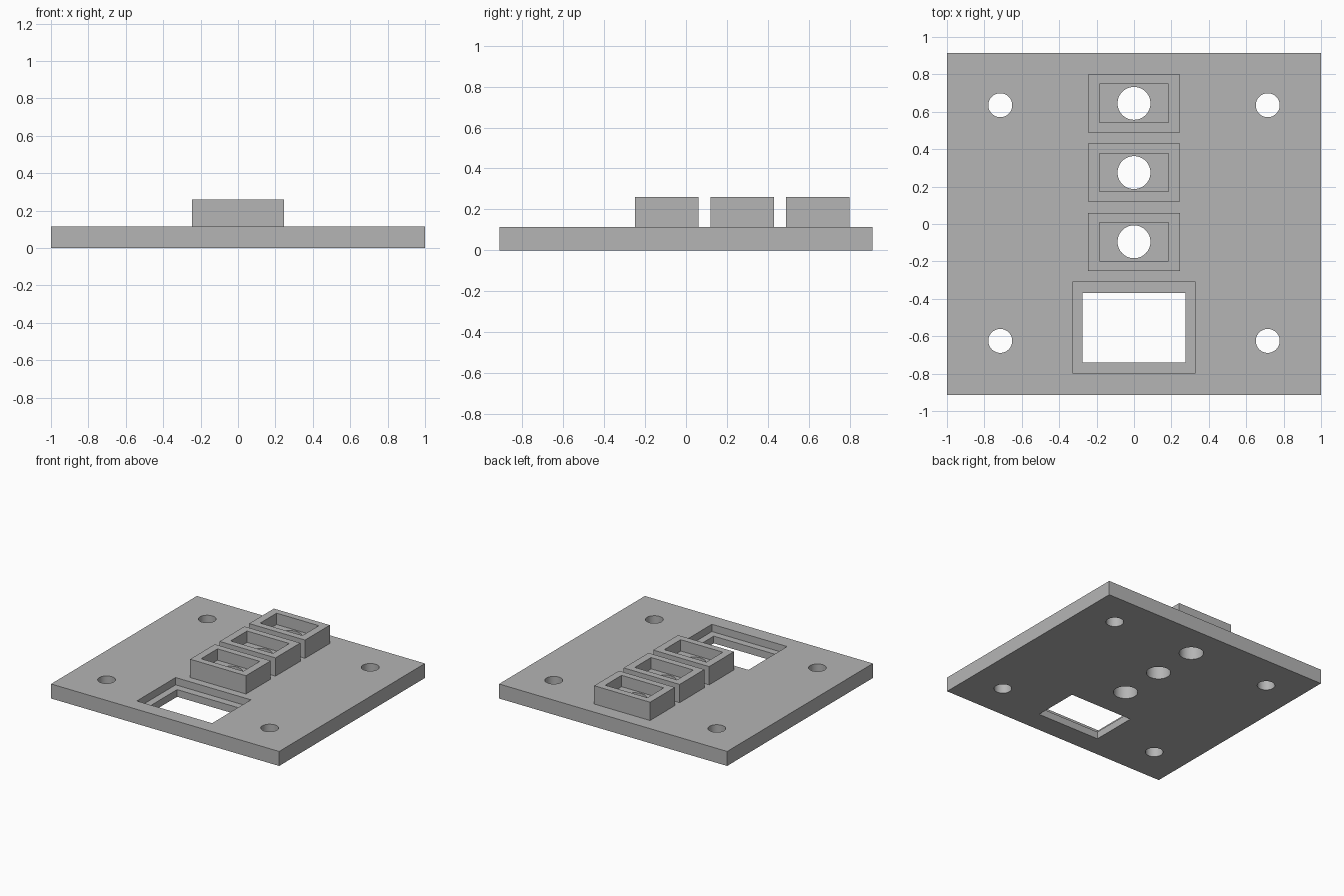
import bpy
import bmesh
from mathutils import Matrix, Vector

default = bpy.data.objects.get("Cube")
if default:
    bpy.data.objects.remove(default, do_unlink=True)

GREY = (0.46, 0.46, 0.46, 1.0)
grey = bpy.data.materials.new("plain grey")
grey.use_nodes = True
grey.diffuse_color = GREY
grey.node_tree.nodes["Principled BSDF"].inputs["Base Color"].default_value = GREY

# Heights
PLATE_TOP = 0.115
LEDGE = 0.057
WELL_FLOOR = 0.17
RIM = 0.26
OVER = 0.1  # how far cutters run past a surface


def add_object(name, bm):
    mesh = bpy.data.meshes.new(name)
    bm.to_mesh(mesh)
    bm.free()
    mesh.materials.append(grey)
    obj = bpy.data.objects.new(name, mesh)
    bpy.context.collection.objects.link(obj)
    return obj


def box(name, x, y, width, depth, bottom, top):
    bm = bmesh.new()
    place = Matrix.Translation((x, y, (bottom + top) / 2))
    size = Matrix.Diagonal(Vector((width, depth, top - bottom, 1)))
    bmesh.ops.create_cube(bm, size=1, matrix=place @ size)
    return add_object(name, bm)


def cylinder(name, x, y, radius, bottom, top):
    bm = bmesh.new()
    bmesh.ops.create_cone(bm, cap_ends=True, segments=48, radius1=radius,
                          radius2=radius, depth=top - bottom,
                          matrix=Matrix.Translation((x, y, (bottom + top) / 2)))
    return add_object(name, bm)


def carve(obj, cutters):
    """Subtract the cutters one by one, then shade the result."""
    bpy.context.view_layer.objects.active = obj
    for cutter in cutters:
        cutter.hide_render = True
        mod = obj.modifiers.new("cut", "BOOLEAN")
        mod.operation = "DIFFERENCE"
        mod.solver = "EXACT"
        mod.object = cutter
        bpy.ops.object.modifier_apply(modifier=mod.name)
        bpy.data.objects.remove(cutter, do_unlink=True)
    bpy.ops.object.select_all(action="DESELECT")
    obj.select_set(True)
    bpy.ops.object.shade_smooth_by_angle()


# Button housings: open wells with a raised floor and a round hole
HOUSINGS = {"front": -0.095, "middle": 0.275, "back": 0.645}
for place, y in HOUSINGS.items():
    housing = box(place + "_button_housing", 0, y, 0.49, 0.31, PLATE_TOP, RIM)
    carve(housing, [
        box("well_cutter", 0, y, 0.37, 0.205, WELL_FLOOR, RIM + OVER),
        cylinder("button_hole_cutter", 0, y, 0.088, 0, RIM + OVER),
    ])

# Base plate: stepped window, button holes and corner screw holes
plate = box("base_plate", 0, 0, 2, 1.826, 0, PLATE_TOP)
cutters = [
    box("window_ledge_cutter", 0, -0.553, 0.66, 0.486, LEDGE, PLATE_TOP + OVER),
    box("window_cutter", 0, -0.555, 0.55, 0.37, -OVER, PLATE_TOP + OVER),
]
for y in HOUSINGS.values():
    cutters.append(cylinder("button_hole_cutter", 0, y, 0.088, -OVER, PLATE_TOP + OVER))
for side in (-1, 1):
    for y in (-0.625, 0.635):
        cutters.append(cylinder("screw_hole_cutter", side * 0.715, y, 0.064,
                                -OVER, PLATE_TOP + OVER))
carve(plate, cutters)
